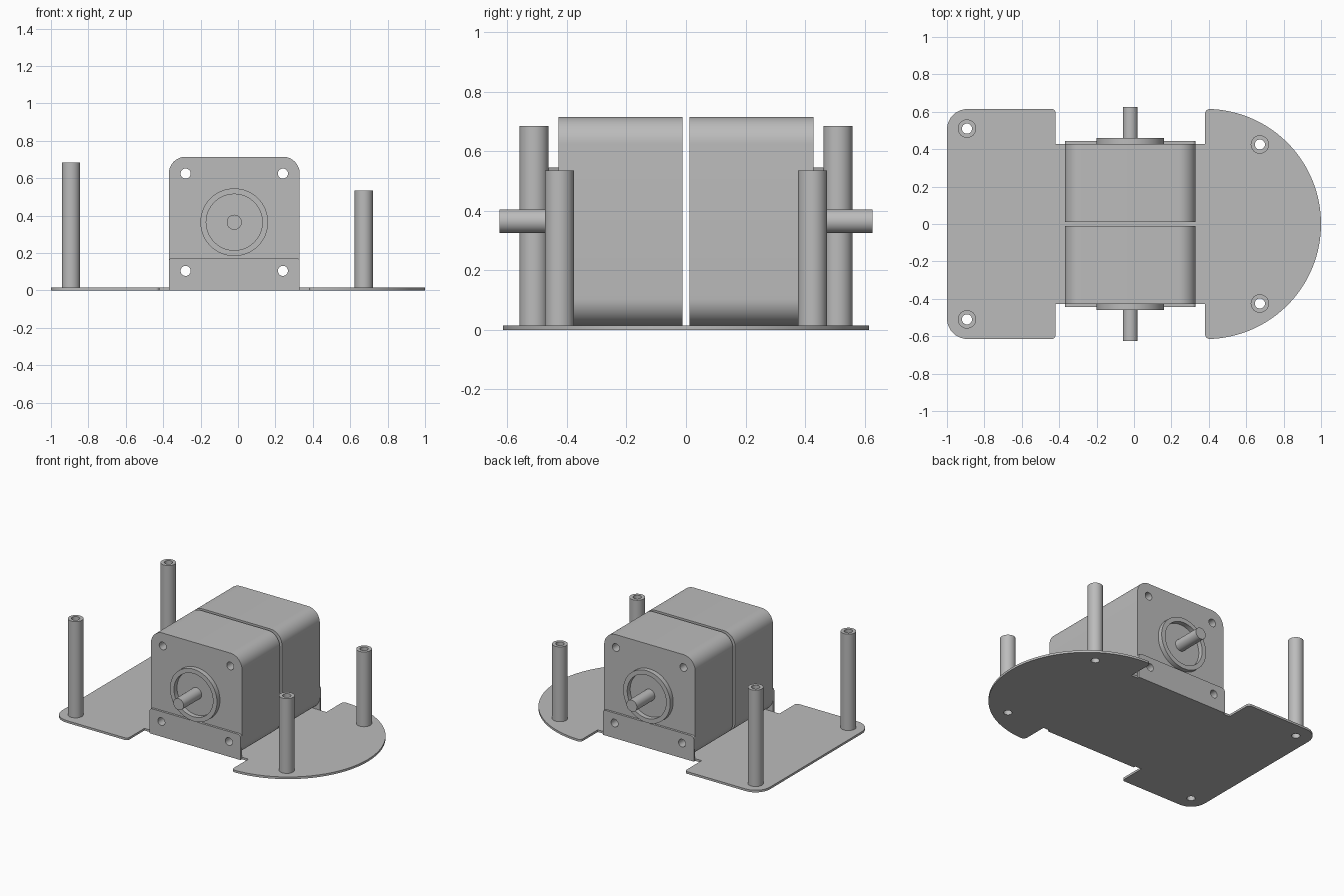
import bpy, bmesh, math
from mathutils import Matrix, Vector

cube = bpy.data.objects.get("Cube")
if cube:
    bpy.data.objects.remove(cube, do_unlink=True)

steel = bpy.data.materials.new("grey metal")
steel.use_nodes = True
GREY = (0.5, 0.5, 0.5, 1)
steel.diffuse_color = GREY
steel.node_tree.nodes["Principled BSDF"].inputs["Base Color"].default_value = GREY


def circle(x, y, r, n=40):
    return [(x + r * math.cos(2 * math.pi * i / n),
             y + r * math.sin(2 * math.pi * i / n)) for i in range(n)]


def rounded(corners, steps=8):
    """Closed outline from (x, y, radius) corners, each one filleted."""
    out = []
    for i, (x, y, r) in enumerate(corners):
        p = Vector((x, y))
        if r == 0:
            out.append((x, y))
            continue
        a = (Vector(corners[i - 1][:2]) - p).normalized()
        b = (Vector(corners[(i + 1) % len(corners)][:2]) - p).normalized()
        half = a.angle(b) / 2
        centre = p + (a + b).normalized() * (r / math.sin(half))
        t = r / math.tan(half)
        start, end = p + a * t - centre, p + b * t - centre
        for k in range(steps + 1):
            d = start.slerp(end, k / steps) if 0 < k < steps else (end if k else start)
            out.append(tuple(centre + d.normalized() * r))
    return out


def prism(name, outline, holes, low, high, matrix=Matrix()):
    """Extrude an outline with holes between two depths."""
    bm = bmesh.new()
    for loop in [outline] + holes:
        vs = [bm.verts.new((x, y, low)) for x, y in loop]
        for i, v in enumerate(vs):
            bm.edges.new((vs[i - 1], v))
    bmesh.ops.triangle_fill(bm, use_beauty=True, edges=bm.edges[:])
    ext = bmesh.ops.extrude_face_region(bm, geom=bm.faces[:], use_keep_orig=True)
    top = [g for g in ext["geom"] if isinstance(g, bmesh.types.BMVert)]
    bmesh.ops.translate(bm, verts=top, vec=(0, 0, high - low))
    bm.transform(matrix)
    bmesh.ops.recalc_face_normals(bm, faces=bm.faces[:])
    mesh = bpy.data.meshes.new(name)
    bm.to_mesh(mesh)
    bm.free()
    mesh.materials.append(steel)
    obj = bpy.data.objects.new(name, mesh)
    bpy.context.collection.objects.link(obj)
    bpy.ops.object.select_all(action="DESELECT")
    obj.select_set(True)
    bpy.context.view_layer.objects.active = obj
    bpy.ops.object.shade_smooth_by_angle(angle=math.radians(30))
    return obj


THICK = 0.015
HOLE = 0.027
LEFT, RIGHT, MID_X = -0.37, 0.33, -0.02
AXIS_Z = 0.365
FACE = 0.428

# Standoff positions: x, y, top height
posts = [(x, s * y, top) for x, y, top in ((-0.893, 0.51, 0.685), (0.673, 0.425, 0.535))
         for s in (-1, 1)]

# Base plate: rounded rectangle, narrow waist, half disc
half = [(-1, -0.615, 0.11), (-0.42, -0.615, 0.02), (-0.42, -FACE, 0),
        (0.38, -FACE, 0), (0.38, -0.615, 0.025)]
arc = []
for i in range(65):
    a = math.radians(-86 + 172 * i / 64)
    arc.append((0.385 + 0.615 * math.cos(a), 0.615 * math.sin(a), 0))
outline = half + arc + [(x, -y, r) for x, y, r in reversed(half)]
prism("base_plate", rounded(outline), [circle(x, y, HOLE, 24) for x, y, _ in posts], 0, THICK)

# Hollow standoffs
for x, y, top in posts:
    end = "left" if x > 0 else "right"
    side = "front" if y < 0 else "back"
    prism(f"standoff_{end}_{side}", circle(x, y, 0.049), [circle(x, y, HOLE, 24)], THICK, top)

# Two motors back to back, each with mounting tab, pilot ring and shaft
body = rounded([(LEFT, THICK, 0.09), (RIGHT, THICK, 0.09),
                (RIGHT, 0.715, 0.09), (LEFT, 0.715, 0.09)], 12)
tab = rounded([(LEFT, 0, 0), (RIGHT, 0, 0), (RIGHT, 0.175, 0.02), (LEFT, 0.175, 0.02)])
low_holes = [circle(MID_X + s * 0.26, AXIS_Z - 0.26, HOLE, 24) for s in (-1, 1)]
high_holes = [circle(MID_X + s * 0.26, AXIS_Z + 0.26, HOLE, 24) for s in (-1, 1)]
upright = Matrix.Rotation(math.pi / 2, 4, "X")
for side, sign in (("front", 1), ("back", -1)):
    m = Matrix.Diagonal((1, sign, 1, 1)) @ upright
    prism(f"{side}_motor_body", body, low_holes + high_holes, 0.012, FACE, m)
    prism(f"{side}_mounting_tab", tab, low_holes, FACE, FACE + THICK, m)
    prism(f"{side}_pilot_ring", circle(MID_X, AXIS_Z, 0.181, 64),
          [circle(MID_X, AXIS_Z, 0.15, 64)], FACE, 0.461, m)
    prism(f"{side}_shaft", circle(MID_X, AXIS_Z, 0.04), [], FACE, 0.626, m)
